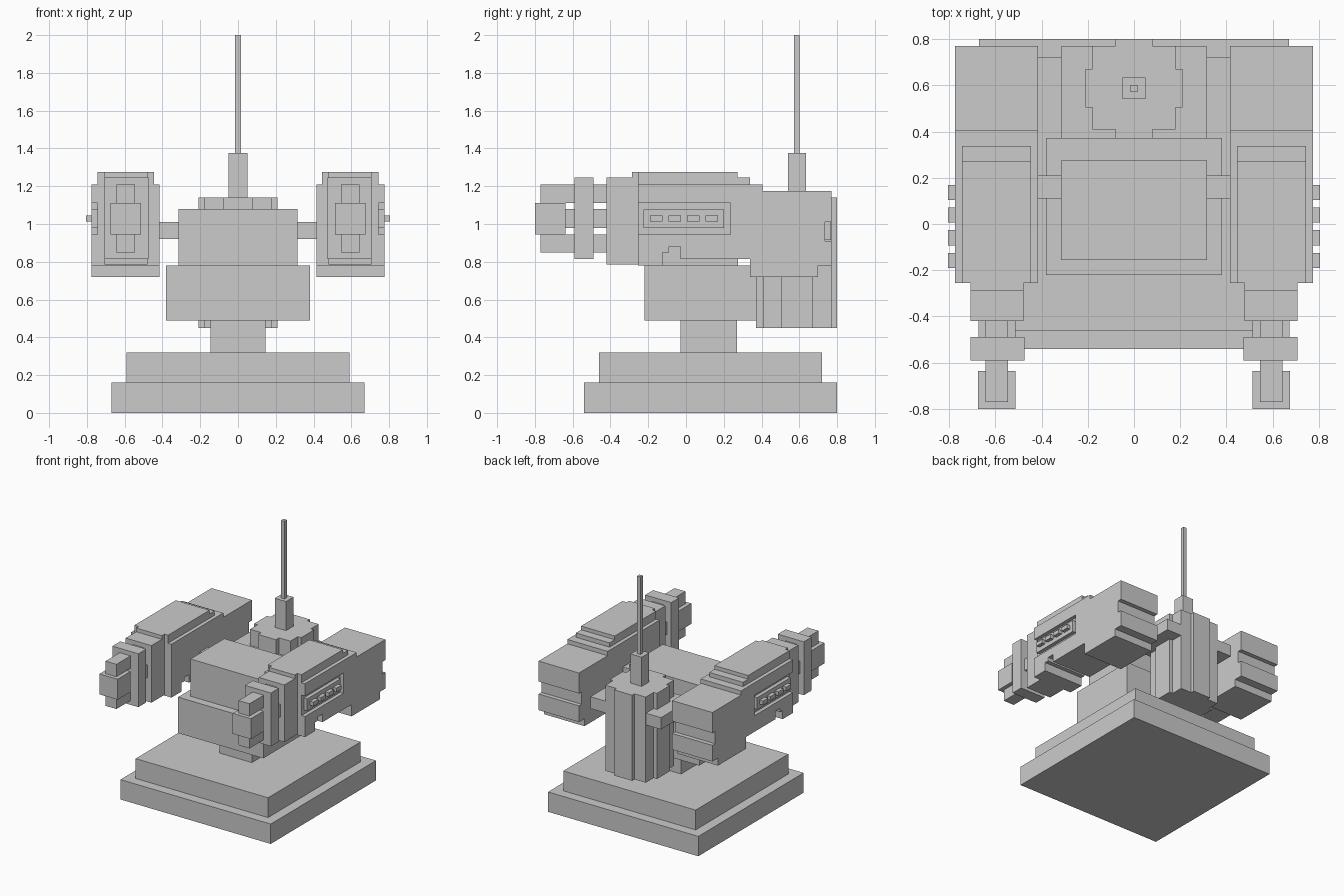
import bpy, bmesh

if "Cube" in bpy.data.objects:
    bpy.data.objects.remove(bpy.data.objects["Cube"])


def finish(name, bm):
    bmesh.ops.recalc_face_normals(bm, faces=bm.faces[:])
    me = bpy.data.meshes.new(name)
    bm.to_mesh(me)
    bm.free()
    ob = bpy.data.objects.new(name, me)
    bpy.context.collection.objects.link(ob)
    return ob


def prism(name, axis, pts, lo, hi):
    """Extrude a flat outline along an axis (0 = x, outline y/z; 2 = z, outline x/y)."""
    bm = bmesh.new()
    place = (lambda a, b: (lo, a, b)) if axis == 0 else (lambda a, b: (a, b, lo))
    face = bm.faces.new([bm.verts.new(place(a, b)) for a, b in pts])
    out = bmesh.ops.extrude_face_region(bm, geom=[face])
    move = [0, 0, 0]
    move[axis] = hi - lo
    bmesh.ops.translate(bm, vec=move,
                        verts=[v for v in out["geom"] if isinstance(v, bmesh.types.BMVert)])
    return finish(name, bm)


def box(name, x, y, z):
    return prism(name, 2, [(x[0], y[0]), (x[1], y[0]), (x[1], y[1]), (x[0], y[1])], *z)


def mirrored(ob):
    ob.modifiers.new("mirror", 'MIRROR')
    return ob


# Stepped base and swivel neck
box("base_plate", (-.67, .67), (-.54, .80), (0, .16))
box("base_step", (-.59, .59), (-.46, .72), (.16, .32))
box("neck", (-.145, .145), (-.03, .27), (.32, .49))

# Central housing and axle
box("lower_housing", (-.38, .38), (-.22, .373), (.49, .78))
box("upper_housing", (-.315, .315), (-.155, .275), (.78, 1.08))
box("axle", (-.42, .42), (.11, .21), (.92, 1.01))

# Blocky rear tank with its bracket
right = [(.08, .37), (.08, .41), (.18, .41), (.18, .505), (.21, .505),
         (.21, .67), (.18, .67), (.18, .77), (.08, .77), (.08, .80)]
prism("rear_tank", 2, right + [(-x, y) for x, y in reversed(right)], .45, 1.14)
box("tank_bracket", (-.315, .315), (.37, .768), (.915, 1.01))

# Antenna
box("antenna_socket", (-.05, .05), (.54, .635), (1.14, 1.375))
box("antenna_rod", (-.015, .015), (.572, .602), (1.375, 2.0))

# Gun bodies: core profile plus outer skin with a side groove
body = [(-.255, .78), (-.125, .78), (-.125, .85), (-.09, .85), (-.09, .88), (-.03, .88),
        (-.03, .815), (.34, .815), (.34, .72), (.70, .72), (.70, .78), (.77, .78),
        (.77, .91), (.735, .91), (.735, 1.01), (.77, 1.01), (.77, 1.175),
        (.405, 1.175), (.405, 1.21), (-.255, 1.21)]
groove = [(-.255, 1.11), (.235, 1.11), (.235, .945), (-.255, .945)]
mirrored(prism("gun_body", 0, body, .415, .745))
mirrored(prism("gun_outer_skin", 0, body + groove, .745, .775))

# Side panel and four indicator studs
mirrored(box("side_panel", (.745, .775), (-.225, .20), (.98, 1.077)))
for i in range(4):
    y = -.19 + i * .098
    mirrored(box(f"panel_stud_{i + 1}", (.77, .805), (y, y + .065), (1.013, 1.045)))

# Stepped top cover
mirrored(box("top_cover_lower", (.445, .745), (-.255, .338), (1.21, 1.245)))
mirrored(box("top_cover_upper", (.445, .745), (-.255, .272), (1.245, 1.275)))

# Gun front: stepped shroud, collar, bars and muzzle
shroud = [(-.42, .785), (-.255, .785), (-.255, 1.275), (-.287, 1.275), (-.287, 1.245), (-.42, 1.245)]
mirrored(prism("front_shroud", 0, shroud, .478, .707))
mirrored(box("barrel_collar", (.475, .707), (-.59, -.49), (.815, 1.245)))
mirrored(box("upper_barrel", (.545, .642), (-.77, -.42), (1.11, 1.21)))
mirrored(box("lower_barrel", (.545, .642), (-.77, -.42), (.85, .945)))
mirrored(box("middle_barrel", (.545, .642), (-.64, -.42), (.98, 1.08)))
mirrored(box("barrel_spacer", (.513, .672), (-.49, -.42), (.98, 1.08)))
mirrored(box("muzzle", (.513, .675), (-.80, -.637), (.945, 1.11)))
